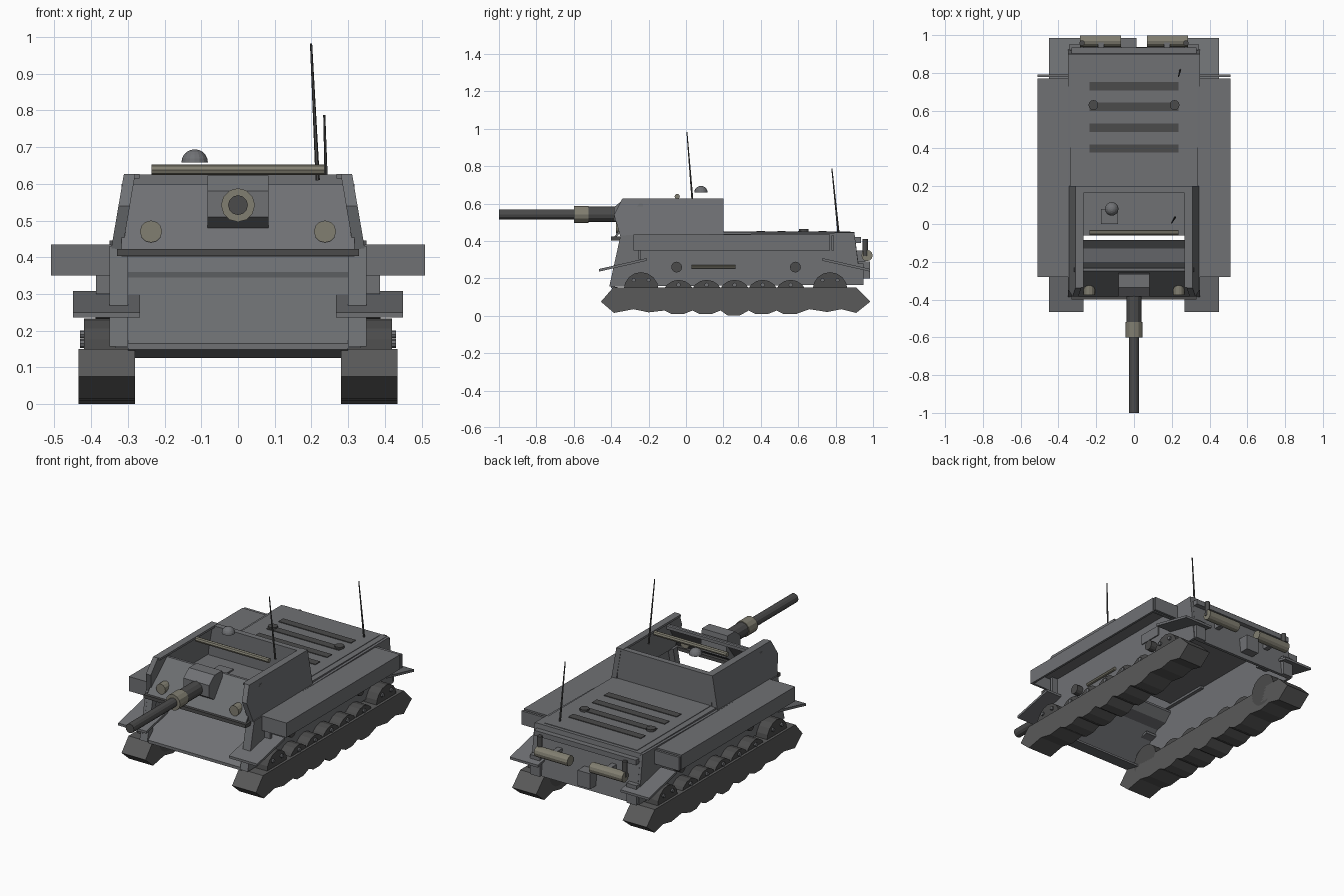
import bpy, bmesh, math
from mathutils import Vector

if "Cube" in bpy.data.objects:
    bpy.data.objects.remove(bpy.data.objects["Cube"])


def mat(name, r, g, b):
    m = bpy.data.materials.new(name)
    m.diffuse_color = (r, g, b, 1)
    m.use_nodes = True
    m.node_tree.nodes["Principled BSDF"].inputs["Base Color"].default_value = m.diffuse_color
    return m


STEEL = mat("steel_grey", .16, .165, .175)
DARK = mat("dark_metal", .07, .07, .07)
TRACK = mat("track_metal", .10, .10, .10)
TAN = mat("tan_metal", .22, .21, .165)


def finish(name, bm, m):
    bmesh.ops.recalc_face_normals(bm, faces=bm.faces)
    me = bpy.data.meshes.new(name)
    bm.to_mesh(me)
    bm.free()
    me.materials.append(m)
    ob = bpy.data.objects.new(name, me)
    bpy.context.collection.objects.link(ob)
    return ob


def mirrored(ob):
    ob.modifiers.new("mirror", 'MIRROR').use_axis[0] = True
    return ob


def prism(name, prof, x0, x1, m=STEEL, lean=0, z0=0):
    """Extrude a (y, z) profile from x0 to x1; lean shifts x inward with height."""
    bm = bmesh.new()
    a, b = [[bm.verts.new((x - lean * (z - z0), y, z)) for y, z in prof] for x in (x0, x1)]
    bm.faces.new(a)
    bm.faces.new(b[::-1])
    n = len(prof)
    for i in range(n):
        j = (i + 1) % n
        bm.faces.new((a[i], b[i], b[j], a[j]))
    return finish(name, bm, m)


def box(name, x0, x1, y0, y1, z0, z1, m=STEEL):
    return prism(name, [(y0, z0), (y1, z0), (y1, z1), (y0, z1)], x0, x1, m)


def strip(name, pts, x0, x1, t, m=STEEL):
    """Bent sheet following a (y, z) line, thickened downwards."""
    return prism(name, pts + [(y, z - t) for y, z in reversed(pts)], x0, x1, m)


def rod(name, p, q, r, m=DARK, r2=None, n=12):
    p, q = Vector(p), Vector(q)
    d = q - p
    bm = bmesh.new()
    bmesh.ops.create_cone(bm, cap_ends=True, segments=n, radius1=r,
                          radius2=r if r2 is None else r2, depth=d.length)
    ob = finish(name, bm, m)
    ob.rotation_mode = 'QUATERNION'
    ob.rotation_quaternion = d.to_track_quat('Z', 'Y')
    ob.location = (p + q) / 2
    ob.data.transform(ob.matrix_basis)
    ob.matrix_basis.identity()
    return ob


# Hull: open-bottomed shell
mirrored(prism("hull_side", [(-.41, .157), (-.35, .43), (.9, .445), (.935, .165)], .335, .35))
mirrored(prism("hull_front_cheek", [(-.41, .157), (-.35, .425), (-.31, .425), (-.37, .157)], .30, .336))
strip("hull_deck", [(-.06, .447), (.9, .447)], -.335, .335, .015)
strip("hull_glacis", [(-.40, .165), (-.2, .345), (-.13, .36), (-.085, .405)], -.335, .335, .012)
strip("hull_front_belly", [(-.40, .16), (-.30, .137)], -.30, .30, .012)
prism("hull_rear_plate", [(.885, .447), (.9, .447), (.937, .165), (.92, .165)], -.335, .335)
box("rear_top_lip", -.33, .33, .9, .935, .39, .42)
box("engine_deck_panel", -.30, .30, .20, .88, .445, .45)

# Engine grilles, deck caps, deck hatch
for i, y in enumerate((.40, .51, .62, .73)):
    box(f"engine_grille_{i}", -.235, .235, y - .022, y + .022, .448, .454, DARK)
mirrored(rod("deck_cap", (.215, .63, .445), (.215, .63, .463), .026))
box("driver_hatch", -.175, -.085, 0, .08, .445, .455)

# Fighting compartment: leaning walls, open top
mirrored(prism("compartment_side", [(-.35, .42), (-.385, .54), (-.34, .627), (.2, .627), (.2, .42)],
               .315, .346, STEEL, .17, .42))
mirrored(prism("compartment_side_rim", [(-.335, .615), (.2, .615), (.2, .627), (-.335, .627)],
               .268, .29))
prism("compartment_rear", [(.165, .445), (.198, .445), (.198, .625), (.165, .625)], -.305, .305)
strip("compartment_front", [(-.385, .42), (-.25, .60), (-.235, .60), (-.23, .595)], -.318, .318, .018)
strip("front_ledge", [(-.40, .423), (-.35, .423)], -.33, .33, .02, DARK)
mirrored(rod("front_lamp", (.237, -.375, .47), (.237, -.325, .47), .03, TAN))

# Gun with mantlet
prism("gun_mantlet", [(-.265, .622), (-.335, .622), (-.385, .58), (-.385, .51), (-.31, .46), (-.25, .50)],
      -.083, .083)
rod("gun_sleeve", (0, -.36, .542), (0, -.53, .542), .041)
rod("gun_collar", (0, -.52, .542), (0, -.60, .542), .046, TAN)
rod("gun_barrel", (0, -.59, .542), (0, -1, .542), .027)

# Cross bar, dome, antennas
rod("cross_bar", (-.235, -.047, .638), (.235, -.047, .638), .014, TAN, n=8)
bm = bmesh.new()
bmesh.ops.create_uvsphere(bm, u_segments=16, v_segments=10, radius=.036)
bmesh.ops.bisect_plane(bm, geom=bm.verts[:] + bm.edges[:] + bm.faces[:], plane_co=(0, 0, 0),
                       plane_no=(0, 0, -1), clear_outer=True)
bmesh.ops.holes_fill(bm, edges=bm.edges[:])
bmesh.ops.translate(bm, verts=bm.verts, vec=(-.118, .08, .658))
finish("periscope_dome", bm, STEEL)
rod("front_antenna", (.217, .035, .61), (.199, .005, .982), .006, DARK, .003, 6)
rod("rear_antenna", (.245, .815, .445), (.235, .78, .787), .006, DARK, .003, 6)

# Fenders: top plate with skirt and end plates, open below
mirrored(box("fender_top", .345, .51, -.28, .77, .421, .435))
mirrored(box("fender_skirt", .497, .51, -.28, .77, .35, .425))
for y in (-.28, .757):
    mirrored(box("fender_end", .345, .50, y, y + .013, .35, .425))
mirrored(box("fender_rear_strut", .34, .51, .778, .792, .35, .43))
mirrored(box("fender_front_strut", .35, .387, -.255, -.24, .30, .43))

# Sloping mudguards
mirrored(strip("front_mudguard", [(-.465, .25), (-.21, .308)], .267, .45, .014))
mirrored(strip("rear_mudguard", [(.73, .308), (.985, .25)], .267, .45, .014))

# Side details
for y in (-.05, .585):
    mirrored(rod("side_roller", (.345, y, .26), (.388, y, .26), .029))
mirrored(rod("side_tool", (.36, .03, .262), (.36, .265, .262), .01, TAN, n=8))
mirrored(box("side_panel", .345, .356, .49, .63, .317, .376))

# Wheels and tracks
road = [-.04, .11, .26, .41, .56]
for i, y in enumerate(road):
    mirrored(rod(f"road_wheel_{i}", (.30, y, .105), (.42, y, .105), .087, DARK, n=16))
    mirrored(rod(f"wheel_hub_{i}", (.415, y, .165), (.43, y, .165), .012, STEEL, n=8))
for i, y in enumerate((-.24, .77)):
    mirrored(rod(f"end_wheel_{i}", (.28, y, .14), (.42, y, .14), .093, DARK, n=16))
    for s in (-.04, .04):
        mirrored(rod(f"end_wheel_bolt_{i}", (.41, y + s, .19), (.43, y + s, .19), .011, STEEL, n=8))
under = [(.91, .015), (.83, .035), (.755, .02), (.66, .035)]
for y in reversed(road):
    under += [(y + .025, .008), (y - .035, .008), (y - .075, .028)]
under += [(-.2, .018), (-.28, .035), (-.385, .015)]
under[4:-3] = [(y, 0 if z < .01 and abs(y - .26) < .04 else z) for y, z in under[4:-3]]
mirrored(prism("track", [(-.455, .075), (-.39, .15), (.91, .15), (.985, .075)] + under,
               .28, .435, TRACK))

# Rear exhausts and tow fittings
mirrored(rod("exhaust", (.07, .968, .322), (.285, .968, .322), .03, TAN))
mirrored(rod("exhaust_stub", (.275, .958, .32), (.275, .958, .41), .014))
mirrored(box("exhaust_bracket", .16, .19, .91, .96, .29, .35))
box("rear_tow_box", -.07, .012, .92, .985, .2, .29)
mirrored(box("rear_corner_plate", .28, .345, .92, .95, .165, .28))
